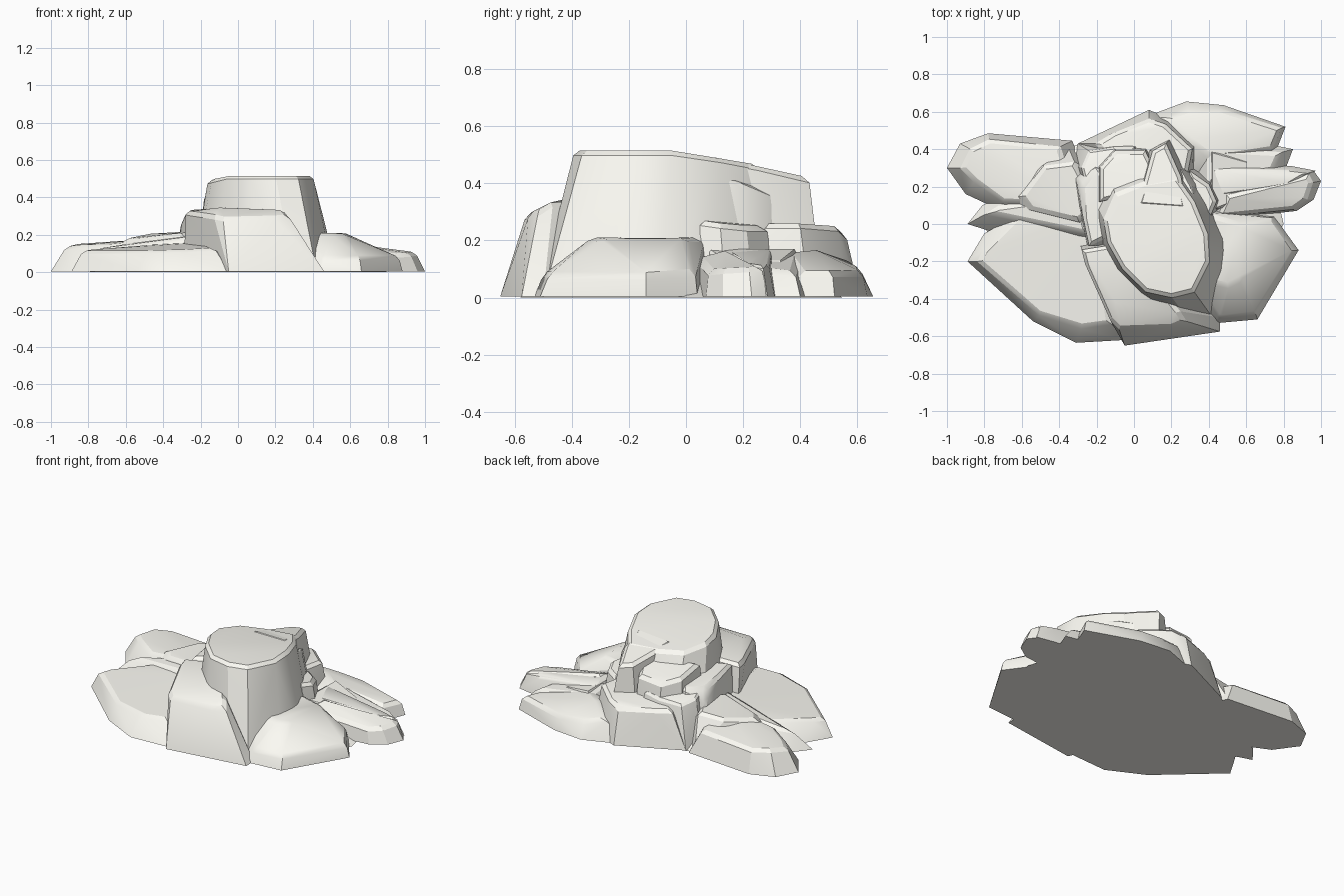
import bpy, bmesh, math

stone = bpy.data.materials.new("pale_stone")
stone.diffuse_color = (0.98, 0.97, 0.91, 1)


def rock(name, base, top, z0=0.004, chamfer=0.018):
    """Faceted boulder: hull of a ground outline (x, y) and crown points (x, y, z)."""
    bm = bmesh.new()
    for x, y in base:
        bm.verts.new((x, y, z0))
    for p in top:
        bm.verts.new(p)
    bmesh.ops.convex_hull(bm, input=bm.verts[:])
    loose = [v for v in bm.verts if not v.link_faces]
    bmesh.ops.delete(bm, geom=loose, context='VERTS')
    bmesh.ops.dissolve_limit(bm, angle_limit=math.radians(4), verts=bm.verts[:], edges=bm.edges[:])
    bmesh.ops.recalc_face_normals(bm, faces=bm.faces[:])
    # chipped crown edges
    rim = [e for e in bm.edges if min(v.co.z for v in e.verts) > z0 + 0.04
           and e.calc_face_angle(0) > math.radians(28)]
    if chamfer and rim:
        bmesh.ops.bevel(bm, geom=rim, offset=chamfer, segments=1, affect='EDGES', clamp_overlap=True)
    me = bpy.data.meshes.new(name)
    bm.to_mesh(me)
    bm.free()
    me.materials.append(stone)
    ob = bpy.data.objects.new(name, me)
    bpy.context.collection.objects.link(ob)
    bpy.ops.object.select_all(action='DESELECT')
    ob.select_set(True)
    bpy.context.view_layer.objects.active = ob
    bpy.ops.object.shade_smooth_by_angle(angle=math.radians(22))
    return ob


# Tall central stack with a flat crown that tips down to the back
rock("central_stack",
     [(-.24, .02), (-.14, -.24), (0, -.38), (.15, -.48), (.3, -.52), (.42, -.5), (.51, -.28),
      (.53, -.1), (.46, .08), (.36, .24), (.2, .38), (-.15, .36), (-.25, .2)],
     [(-.16, .02, .49), (-.14, -.1, .495), (-.06, -.24, .515), (.06, -.36, .515), (.2, -.39, .515),
      (.32, -.36, .515), (.4, -.2, .515), (.39, -.05, .515), (.32, .12, .49), (.23, .25, .465),
      (.05, .22, .465), (-.1, .16, .47)])
rock("stack_back_fin",
     [(0, .1), (.3, .1), (.31, .26), (.22, .48), (.06, .4)],
     [(.02, .1, .487), (.28, .08, .495), (.25, .25, .463), (.17, .43, .42), (.1, .39, .428)])

# Shoulder block in front
rock("front_shoulder",
     [(-.29, -.1), (-.2, -.32), (-.05, -.65), (.2, -.59), (.46, -.575), (.46, -.5), (.1, -.1)],
     [(-.28, -.14, .325), (-.26, -.22, .32), (-.13, -.51, .3), (-.08, -.56, .29), (.2, -.55, .295),
      (.27, -.52, .3), (.3, -.48, .22), (.24, -.47, .335), (-.1, -.42, .345), (-.05, -.1, .345)])

# Ring of blocks round the back of the stack
rock("left_shoulder",
     [(-.32, .26), (-.32, .18), (-.26, -.1), (0, -.1), (0, .3), (-.24, .36)],
     [(-.31, .24, .24), (-.27, .02, .33), (-.24, -.12, .335), (0, 0, .345), (0, .25, .345),
      (-.2, .3, .32), (-.28, .2, .31)])
rock("back_left_block",
     [(-.33, .3), (-.3, .43), (-.1, .46), (.06, .44), (.05, .2), (-.25, .15)],
     [(-.28, .3, .28), (-.24, .39, .26), (-.1, .41, .27), (0, .41, .29), (.05, .2, .33), (-.25, .18, .3)])
rock("back_upper_block",
     [(-.22, .1), (-.21, .33), (-.1, .44), (.08, .42), (.2, .2)],
     [(-.18, .12, .41), (-.18, .3, .38), (-.1, .39, .355), (.06, .39, .37), (.15, .2, .42)])
rock("back_block",
     [(-.3, .43), (.08, .61), (.2, .56), (.34, .43), (.32, .2), (-.2, .2)],
     [(-.2, .43, .23), (-.12, .48, .23), (.08, .56, .22), (.17, .53, .25), (.31, .4, .26),
      (.28, .25, .26), (-.1, .3, .26)])
rock("right_upper_block",
     [(.22, .1), (.38, .1), (.36, .25), (.25, .34)],
     [(.25, .1, .43), (.32, .13, .43), (.31, .2, .39), (.25, .29, .37)])
rock("right_block",
     [(.25, .02), (.44, .04), (.47, .14), (.42, .24), (.3, .32)],
     [(.28, .02, .27), (.41, .05, .27), (.44, .12, .26), (.4, .21, .25), (.3, .28, .25)])

# Broad low ledges spreading out to the left
rock("left_front_ledge",
     [(-.89, -.2), (-.54, -.52), (-.31, -.635), (-.05, -.62), (.1, -.3), (-.1, .05), (-.55, .08), (-.8, -.05)],
     [(-.83, -.2, .115), (-.51, -.48, .115), (-.28, -.55, .12), (-.13, -.53, .13), (-.2, -.1, .16),
      (-.3, .05, .16), (-.6, .06, .13), (-.8, -.14, .12)])
rock("left_middle_ledge",
     [(-.89, 0), (-.81, .1), (-.6, .2), (-.2, .2), (-.2, -.15), (-.7, -.06)],
     [(-.78, .06, .12), (-.73, .09, .13), (-.58, .09, .14), (-.5, 0, .14), (-.3, .15, .2), (-.25, -.05, .19)])
rock("left_back_ledge",
     [(-1, .3), (-.93, .43), (-.78, .485), (-.33, .445), (-.2, .1), (-.6, .02), (-.9, .16)],
     [(-.92, .3, .135), (-.87, .4, .15), (-.77, .45, .145), (-.62, .43, .145), (-.4, .41, .15),
      (-.7, .12, .145), (-.85, .23, .145), (-.3, .1, .19)])
rock("left_ridge",
     [(-.76, .1), (-.56, .3), (-.36, .43), (-.1, .2), (-.2, -.1), (-.45, -.02)],
     [(-.6, .15, .18), (-.48, .31, .205), (-.32, .33, .215), (-.2, .1, .215), (-.3, .02, .21), (-.55, .08, .175)])

# Right front ledge falling away to a thick lip
rock("right_front_ledge",
     [(.44, -.53), (.66, -.51), (.88, -.14), (.75, .04), (.3, .1), (.2, -.4)],
     [(.47, -.5, .08), (.65, -.48, .08), (.86, -.14, .08), (.74, .03, .09), (.56, -.3, .205),
      (.5, -.33, .21), (.57, 0, .21), (.4, .05, .21), (.35, -.3, .21)])

# Tapering fingers to the right, joined by a sloping web
rock("right_finger_front",
     [(.42, .02), (.87, .07), (.96, .13), (1, .23), (.96, .285), (.8, .26), (.45, .2)],
     [(.45, .04, .14), (.85, .08, .095), (.92, .13, .1), (.95, .22, .105), (.93, .26, .11), (.5, .15, .17)])
rock("right_finger_middle",
     [(.35, .13), (.82, .16), (.97, .285), (.84, .31), (.4, .34)],
     [(.45, .15, .16), (.82, .21, .12), (.92, .27, .11), (.83, .29, .11), (.42, .3, .17)])
rock("right_finger_back",
     [(.3, .2), (.8, .27), (.85, .4), (.7, .43), (.3, .46)],
     [(.4, .22, .17), (.74, .29, .1), (.78, .38, .09), (.4, .4, .16)])
rock("right_web",
     [(.35, .05), (.72, .12), (.74, .36), (.35, .45)],
     [(.42, .08, .17), (.6, .15, .13), (.6, .33, .13), (.42, .38, .17)], chamfer=0)

# Back right ledge
rock("back_right_ledge",
     [(0, .55), (.28, .655), (.48, .635), (.81, .52), (.76, .39), (.3, .2), (0, .3)],
     [(.18, .57, .13), (.29, .61, .1), (.46, .615, .09), (.785, .51, .09), (.74, .4, .09),
      (.3, .45, .17), (.42, .35, .16)])

# Ground slab filling the gaps underneath
rock("ground_slab",
     [(-.8, 0), (-.4, .4), (.2, .55), (.7, .42), (.8, 0), (.5, -.5), (-.2, -.58), (-.7, -.3)],
     [(-.5, 0, .07), (-.2, .35, .07), (.5, .3, .07), (.6, 0, .07), (.2, -.5, .07), (-.3, -.4, .07)],
     z0=0, chamfer=0)
